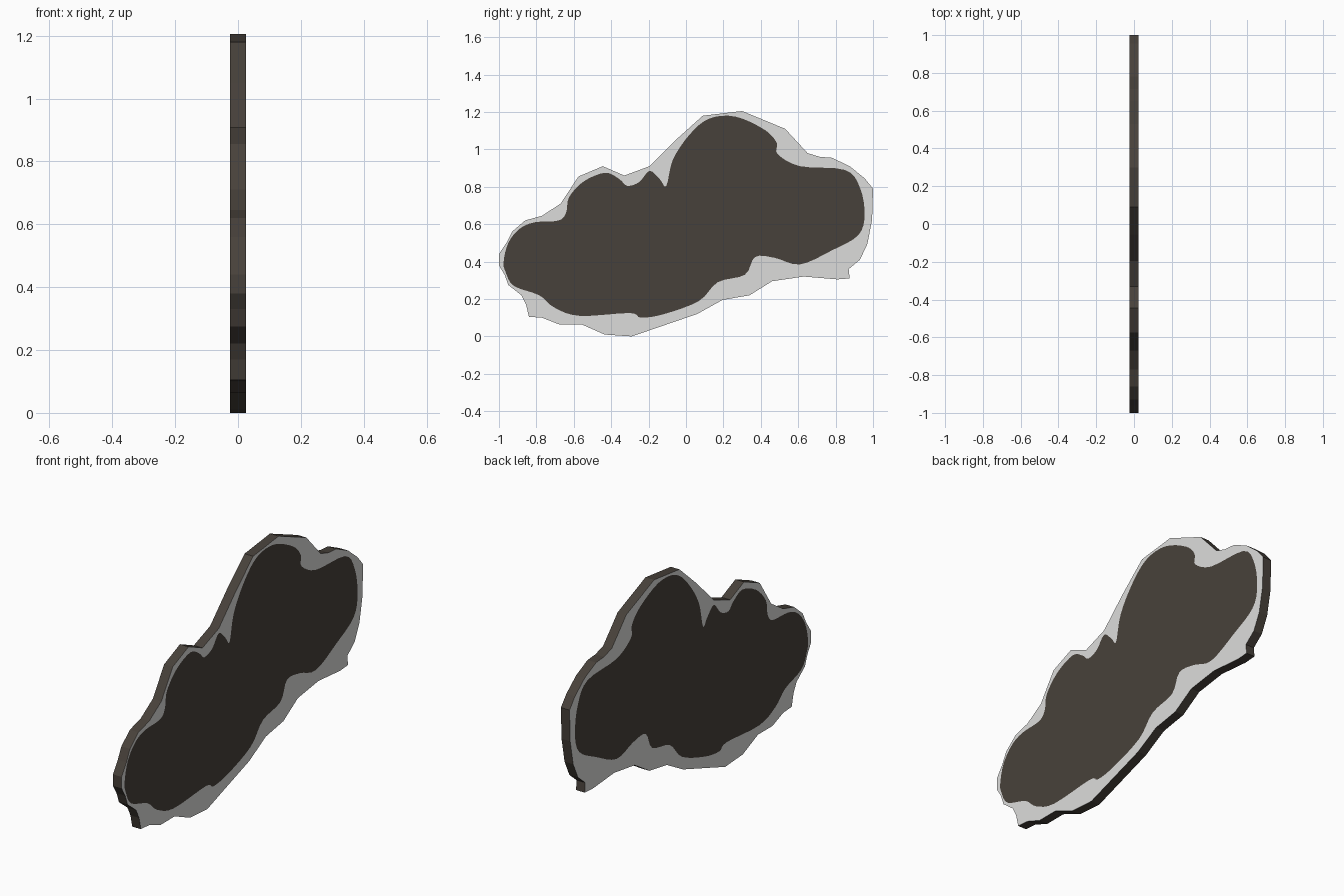
import bpy, bmesh
from mathutils import Vector
from mathutils.geometry import tessellate_polygon

if "Cube" in bpy.data.objects:
    bpy.data.objects.remove(bpy.data.objects["Cube"])

HALF = 0.025  # half thickness of the slab

# outer cut outline (y, z)
OUTER = [(-1, .38), (-1, .44), (-.96, .50), (-.93, .56), (-.86, .62), (-.77, .645),
         (-.67, .71), (-.575, .855), (-.445, .91), (-.33, .86), (-.195, .91),
         (-.055, 1.05), (.09, 1.18), (.30, 1.205), (.53, 1.11), (.65, .98),
         (.715, .96), (.78, .955), (.875, .91), (.955, .845), (1, .79), (.995, .625),
         (.97, .495), (.93, .41), (.87, .36), (.875, .31), (.81, .305), (.63, .32),
         (.46, .295), (.34, .22), (.195, .195), (.06, .12), (-.29, 0), (-.435, .01),
         (-.56, .065), (-.68, .065), (-.77, .10), (-.84, .105), (-.855, .17),
         (-.88, .22), (-.95, .275), (-.97, .33)]

# control points of the dark, rounded shape inside the pale border (y, z)
INNER = [(-.975, .40), (-.95, .50), (-.89, .575), (-.81, .61), (-.68, .62), (-.64, .665),
         (-.625, .745), (-.545, .83), (-.43, .875), (-.355, .84), (-.315, .805),
         (-.25, .825), (-.195, .885), (-.14, .84), (-.105, .805), (-.07, .945),
         (.02, 1.08), (.125, 1.165), (.265, 1.175), (.42, 1.105), (.485, 1.035),
         (.49, .975), (.61, .91), (.85, .89), (.93, .795), (.955, .65), (.92, .54),
         (.78, .46), (.61, .385), (.475, .42), (.37, .425), (.315, .33), (.17, .29),
         (.07, .19), (-.115, .12), (-.24, .10), (-.30, .125), (-.57, .11),
         (-.705, .155), (-.785, .22), (-.92, .27), (-.965, .345)]


def material(name, rgb):
    m = bpy.data.materials.new(name)
    m.diffuse_color = (*rgb, 1)
    m.use_nodes = True
    m.node_tree.nodes["Principled BSDF"].inputs["Base Color"].default_value = m.diffuse_color
    return m


def smooth_loop(points, steps=4):
    """Closed Catmull-Rom curve through the points."""
    pts = [Vector(p) for p in points]
    n, out = len(pts), []
    for i in range(n):
        a, b, c, d = (pts[(i + k) % n] for k in (-1, 0, 1, 2))
        for s in range(steps):
            t = s / steps
            out.append(0.5 * (2 * b + (c - a) * t + (2 * a - 5 * b + 4 * c - d) * t * t
                              + (3 * b - a - 3 * c + d) * t ** 3))
    return out


outer = [Vector(p) for p in OUTER]
inner = smooth_loop(INNER)
n = len(outer)
flat = lambda pts: [Vector((p.x, p.y, 0)) for p in pts]
border_tris = tessellate_polygon([flat(outer), flat(inner)])
inner_tris = tessellate_polygon([flat(inner)])

bm = bmesh.new()
sides = []
for x in (-HALF, HALF):
    v = [bm.verts.new((x, p.x, p.y)) for p in outer + inner]
    sides.append(v)
    # pale border
    for t in border_tris:
        bm.faces.new([v[i] for i in t]).material_index = 1
    # dark centre
    for t in inner_tris:
        bm.faces.new([v[n + i] for i in t]).material_index = 0

# dark rim joining both faces
a, b = sides
for i in range(n):
    j = (i + 1) % n
    bm.faces.new((a[i], a[j], b[j], b[i])).material_index = 0

bmesh.ops.recalc_face_normals(bm, faces=bm.faces)
mesh = bpy.data.meshes.new("cloud_panel")
bm.to_mesh(mesh)
bm.free()
mesh.materials.append(material("dark brown", (.064, .053, .043)))
mesh.materials.append(material("pale grey", (.72, .72, .71)))
panel = bpy.data.objects.new("cloud_panel", mesh)
bpy.context.collection.objects.link(panel)
